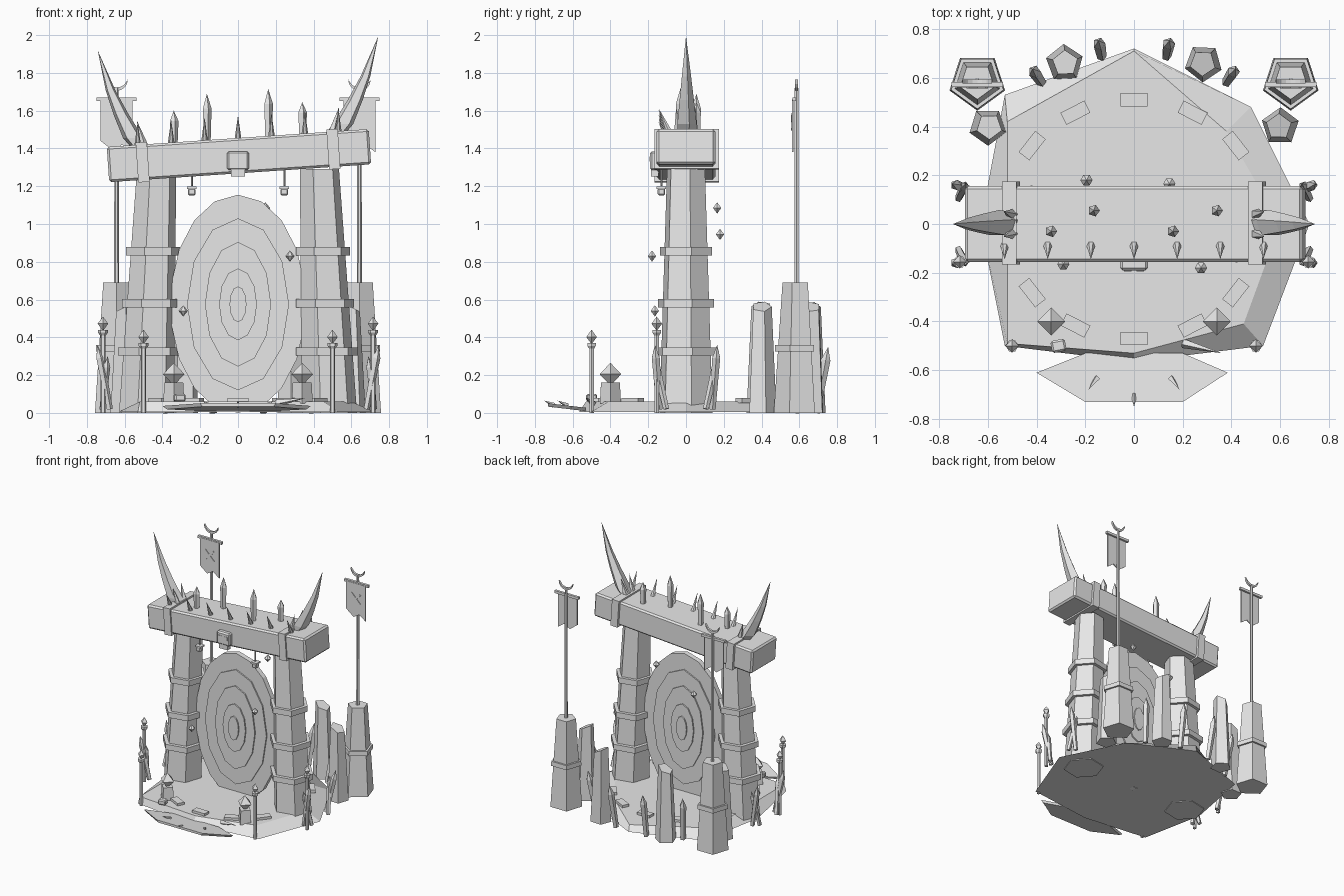
import bpy, bmesh, math
from math import sin, cos, pi, radians
from mathutils import Vector, Matrix

cube = bpy.data.objects.get("Cube")
if cube:
    bpy.data.objects.remove(cube, do_unlink=True)

grey = bpy.data.materials.new("plain_grey")
grey.use_nodes = True
grey.diffuse_color = (0.8, 0.8, 0.8, 1)
grey.node_tree.nodes["Principled BSDF"].inputs["Base Color"].default_value = (0.8, 0.8, 0.8, 1)


def finish(name, bm):
    bmesh.ops.recalc_face_normals(bm, faces=bm.faces)
    mesh = bpy.data.meshes.new(name)
    bm.to_mesh(mesh)
    bm.free()
    mesh.materials.append(grey)
    ob = bpy.data.objects.new(name, mesh)
    bpy.context.collection.objects.link(ob)
    return ob


def skin(name, rings):
    """Bridge point rings; a ring of one point is a tip."""
    bm = bmesh.new()
    rows = [[bm.verts.new(p) for p in ring] for ring in rings]
    for a, b in zip(rows, rows[1:]):
        n = max(len(a), len(b))
        for i in range(n):
            j = (i + 1) % n
            quad = [a[i % len(a)], a[j % len(a)], b[j % len(b)], b[i % len(b)]]
            bm.faces.new(list(dict.fromkeys(quad)))
    for end in (rows[0], rows[-1]):
        if len(end) > 2:
            bm.faces.new(end)
    return finish(name, bm)


def loft(name, sections, n=6, turn=0.0):
    """Stack of level polygons given as (x, y, z, radius)."""
    rings = []
    for x, y, z, r in sections:
        if r == 0:
            rings.append([(x, y, z)])
        else:
            rings.append([(x + r * cos(turn + 2 * pi * i / n),
                           y + r * sin(turn + 2 * pi * i / n), z) for i in range(n)])
    return skin(name, rings)


def box(name, centre, size, spin=0.0, tilt=0.0, bevel=0.0):
    bm = bmesh.new()
    m = (Matrix.Translation(centre) @ Matrix.Rotation(spin, 4, 'Z')
         @ Matrix.Rotation(-tilt, 4, 'Y') @ Matrix.Diagonal((*size, 1)))
    bmesh.ops.create_cube(bm, size=1, matrix=m)
    if bevel:
        bmesh.ops.bevel(bm, geom=bm.edges[:], offset=bevel, segments=1, affect='EDGES')
    return finish(name, bm)


def spike(name, start, end, r, n=5, shoulder=0.0):
    """Pointed rod along any direction, straight up to the shoulder."""
    a, b = Vector(start), Vector(end)
    length = (b - a).length
    ob = loft(name, [(0, 0, 0, r * 0.8), (0, 0, length * shoulder, r), (0, 0, length, 0)]
              if shoulder else [(0, 0, 0, r), (0, 0, length, 0)], n)
    turn = Vector((0, 0, 1)).rotation_difference(b - a).to_matrix().to_4x4()
    ob.data.transform(Matrix.Translation(a) @ turn)
    return ob


def gem(name, x, y, z, r, h, n=4):
    loft(name, [(x, y, z - h, 0), (x, y, z, r), (x, y, z + h, 0)], n)


# Platform: irregular octagonal slab
low = [(0, .72), (-.53, .53), (-.63, 0), (-.53, -.5), (0, -.565), (.53, -.5), (.72, 0), (.48, .48)]
top = [(0, .71), (-.52, .42), (-.52, 0), (-.52, -.49), (0, -.53), (.45, -.41), (.6, 0), (.38, .38)]
skin("platform", [[(x, y, .006) for x, y in low], [(x, y, .06) for x, y in top]])

# Thin broken slab before the platform, raised at its front
plan = [(-.4, -.61), (-.2, -.53), (.2, -.53), (.385, -.61), (.2, -.73), (-.2, -.73)]
skin("broken_slab", [[(x * .94, y, .02 - (y + .62) * .12) for x, y in plan],
                     [(x, y, .038 - (y + .62) * .12) for x, y in plan]])
for x, y in ((-.15, -.63), (.15, -.63), (0, -.7)):
    spike("slab_spike", (x, y, .04), (x * 1.25, y - .05, .065), .014, 4)
spike("platform_shard", (.2, -.49, .05), (.36, -.53, .08), .02, 4)

# Paving stones around the floor
for a in (-90, -63, -38, 38, 63, 90):
    for s in ((1, -1) if abs(a) != 90 else (1,)):
        t = radians(a)
        box("paving_stone", (s * .53 * cos(t), .02 + .49 * sin(t), .066), (.11, .055, .026), s * (t + pi / 2))
box("loose_stone", (-.31, -.5, .08), (.06, .05, .04), .2, bevel=.008)

# Portal: stepped oval disc showing on both sides
for i, (rx, rz) in enumerate(((.36, .58), (.27, .455), (.175, .33), (.1, .19), (.045, .095))):
    d = .02 + .01 * i
    n = 18 if i == 0 else 12
    oval = [(rx * sin(2 * pi * k / n), .575 + rz * cos(2 * pi * k / n)) for k in range(n)]
    skin("portal_ring", [[(x, -d, max(z, 0)) for x, z in oval], [(x, d, max(z, 0)) for x, z in oval]])

for s in (-1, 1):
    # Gate pillars with bands, leaning inward
    def pillar_x(z):
        return s * (.485 - .042 * z)

    loft("gate_pillar", [(pillar_x(0), 0, 0, .148), (pillar_x(1.29), 0, 1.29, .106)], 6, .2)
    for z in (.325, .58, .855):
        r = .18 - .04 * z
        loft("pillar_band", [(pillar_x(z), 0, z - .022, r), (pillar_x(z), 0, z + .022, r)], 6, .2)

    # Gem pedestals
    loft("pedestal", [(s * .34, -.4, .05, .056), (s * .34, -.4, .16, .05)], 4)
    gem("pedestal_gem", s * .34, -.4, .205, .057, .06)

    # Lamp posts
    for x, y, h in ((.5, -.5, .37), (.715, -.155, .44)):
        loft("lamp_post", [(s * x, y, 0, .014), (s * x, y, h, .014)], 6)
        loft("lamp_collar", [(s * x, y, h - .03, .015), (s * x, y, h - .015, .026), (s * x, y, h, .026)], 6)
        gem("lamp_gem", s * x, y, h + .032, .028, .038)

    # Leaning stakes at the sides
    for side in (-1, 1):
        y = side * .14
        spike("side_stake", (s * .68, y, .02), (s * .745, y + side * .025, .36), .022, 5, .8)
        spike("side_stake", (s * .72, y * .75, .02), (s * .69, y * 1.2, .3), .02, 5, .8)

    # Stakes at the back
    for x, y in ((.14, .71), (.4, .6)):
        spike("back_stake", (s * x * .95, y * .97, 0), (s * x * 1.04, y * 1.06, .35), .026, 5, .8)

    # Standing stones with slanted tops
    for x, y, t in ((.6, .4, .3), (.285, .66, .9)):
        stone = loft("standing_stone", [(s * x, y, 0, .079), (s * x * .99, y, .56, .054)], 5, t * s)
        for v in stone.data.vertices:
            if v.co.z > .5:
                v.co.z -= (v.co.x * s - x) * .5

    # Banner plinth, pole and cloth
    bx, by = s * .643, .585
    loft("banner_plinth", [(bx, by, 0, .12), (bx, by, .69, .074)], 5, -pi / 2)
    loft("plinth_band", [(bx, by, .325, .115), (bx, by, .36, .113)], 5, -pi / 2)
    loft("banner_pole", [(bx, by, .67, .013), (bx, by, 1.72, .011)], 6)
    box("banner_crossbar", (bx, by - .012, 1.66), (.21, .02, .02))
    cloth = [(-.085, 1.66), (.085, 1.66), (.085, 1.38), (.03, 1.42), (-.02, 1.39), (-.085, 1.44)]
    skin("banner_cloth", [[(bx + x, by - .025 + d, z) for x, z in cloth] for d in (0, .008)])
    for a in (-1, 1):
        box("banner_cross", (bx, by - .027, 1.54), (.11, .006, .014), 0, a * pi / 4)
    # Upturned crescent finial
    moon = [(.06 * cos(a), 1.765 + .06 * sin(a)) for a in [-pi + pi * k / 8 for k in range(9)]]
    moon += [(.053 * cos(a), 1.765 + .042 * sin(a)) for a in [-pi * k / 8 for k in range(1, 8)]]
    skin("banner_crescent", [[(bx + x, by + d, z) for x, z in moon] for d in (-.008, .008)])

# Tilted lintel beam with bands
tilt = radians(3.9)


def beam_z(x, up=0.0):
    return 1.362 + x * math.tan(tilt) + up


box("lintel_beam", (.005, 0, beam_z(0)), (1.39, .31, .187), 0, tilt, .012)
for x in (-.505, .505):
    box("beam_band", (x, .004, beam_z(x)), (.06, .34, .212), 0, tilt)

# Horns at the beam ends
for s, tip in ((-1, 1.92), (1, 1.995)):
    base = beam_z(s * .53, .09)
    rise = tip - base
    loft("horn", [(s * .5, 0, base - .03, .052), (s * .555, 0, base + .04, .057),
                  (s * .62, 0, base + rise * .33, .042), (s * .675, 0, base + rise * .58, .027),
                  (s * .743, 0, tip, 0)], 5, pi / 2)
    for y in (-.04, .04):
        spike("horn_root_spike", (s * .5, y, base), (s * .535, y * 1.3, base + .13), .024)

# Row of front spikes leaning forward
for i in range(-3, 4):
    x = i * .177
    spike("front_spike", (x, -.085, beam_z(x, .08)), (x, -.145, beam_z(x, .215)), .019, 6)

# Tall crystals on the beam
for x, y, h in ((-.34, -.03, 1.6), (-.165, .055, 1.69), (.16, -.03, 1.715), (.34, .055, 1.645)):
    spike("beam_crystal", (x, y, beam_z(x, .08)), (x, y, h), .025, 5, .7)

# Skull block on the beam front
box("skull", (0, -.165, 1.335), (.115, .05, .1), bevel=.01)
box("skull_jaw", (0, -.165, 1.272), (.075, .04, .04))
for s in (-1, 1):
    box("skull_eye", (s * .026, -.191, 1.345), (.03, .006, .026))

# Hanging lanterns
for x in (-.245, .245):
    loft("lantern_cord", [(x, -.13, 1.2, .006), (x, -.13, beam_z(x, -.09), .006)], 5)
    box("lantern", (x, -.13, 1.17), (.04, .04, .036), bevel=.006)
    box("lantern_lid", (x, -.13, 1.192), (.05, .05, .012))

# Floating gems
for x, y, z in ((.275, -.18, .83), (-.29, -.165, .54), (-.195, .18, .945), (.145, .165, 1.085)):
    gem("floating_gem", x, y, z, .025, .03, 6)
